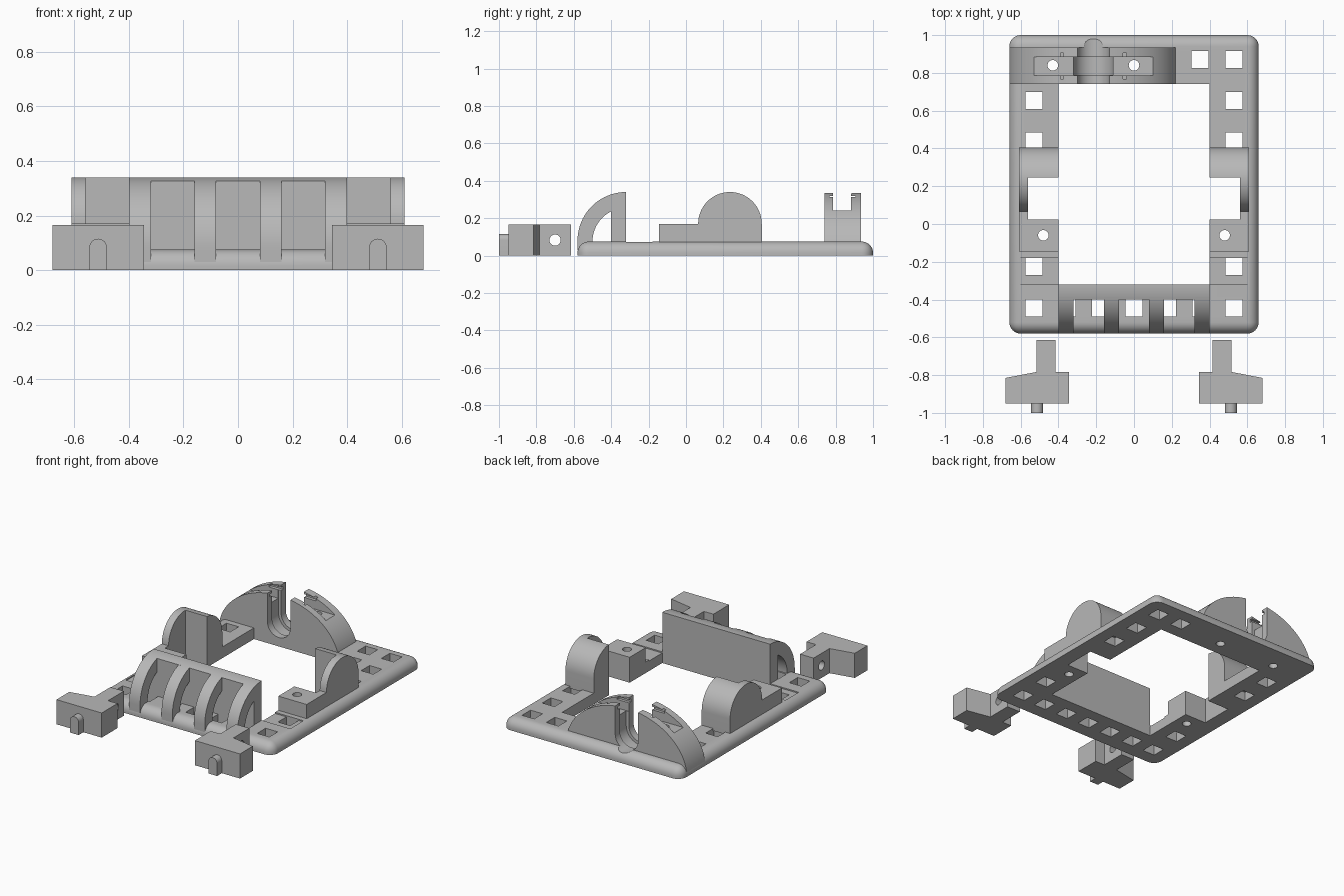
import bpy, bmesh
from math import sin, cos, pi, sqrt, radians

if "Cube" in bpy.data.objects:
    bpy.data.objects.remove(bpy.data.objects["Cube"])

grey = bpy.data.materials.new("plain grey")
grey.use_nodes = True
GREY = (0.48, 0.48, 0.48, 1)
grey.diffuse_color = GREY
grey.node_tree.nodes["Principled BSDF"].inputs["Base Color"].default_value = GREY
parts = []


def prism(name, pts, axis, lo, hi, cutter=False):
    """Extrude a 2D outline along an axis."""
    place = {"x": lambda a, b, c: (c, a, b),
             "y": lambda a, b, c: (a, c, b),
             "z": lambda a, b, c: (a, b, c)}[axis]
    bm = bmesh.new()
    ends = [[bm.verts.new(place(a, b, c)) for a, b in pts] for c in (lo, hi)]
    for ring in ends:
        bm.faces.new(ring)
    n = len(pts)
    for i in range(n):
        j = (i + 1) % n
        bm.faces.new((ends[0][i], ends[0][j], ends[1][j], ends[1][i]))
    bmesh.ops.recalc_face_normals(bm, faces=bm.faces)
    me = bpy.data.meshes.new(name)
    bm.to_mesh(me)
    bm.free()
    me.materials.append(grey)
    ob = bpy.data.objects.new(name, me)
    bpy.context.scene.collection.objects.link(ob)
    if cutter:
        ob.hide_render = True
    else:
        parts.append(ob)
    return ob


def rect(x0, x1, y0, y1):
    return [(x0, y0), (x1, y0), (x1, y1), (x0, y1)]


def arc(cx, cy, rx, ry, start, end, n=24):
    return [(cx + rx * cos(radians(start + (end - start) * i / n)),
             cy + ry * sin(radians(start + (end - start) * i / n))) for i in range(n + 1)]


def circle(cx, cy, r):
    return arc(cx, cy, r, r, 0, 360, 32)[:-1]


def cut(targets, pts, axis, lo, hi):
    """Subtract a prism from each target and bake the result."""
    tool = prism("cutter", pts, axis, lo, hi, True)
    for ob in targets:
        mod = ob.modifiers.new("cut", "BOOLEAN")
        mod.operation, mod.solver, mod.object = "DIFFERENCE", "EXACT", tool
        dg = bpy.context.evaluated_depsgraph_get()
        baked = bpy.data.meshes.new_from_object(ob.evaluated_get(dg))
        ob.modifiers.clear()
        ob.data = baked
    bpy.data.objects.remove(tool)


# Base frame with rounded corners and rounded upper rim
frame = prism("base_frame", rect(-0.66, 0.66, -0.58, 1.0), "z", 0, 0.075)
bm = bmesh.new()
bm.from_mesh(frame.data)
rim = [e for e in bm.edges if max(v.co.z for v in e.verts) > 0.05
       and not (e.verts[0].co.z < 0.01 and e.verts[1].co.z < 0.01)]
bmesh.ops.bevel(bm, geom=rim, offset=0.06, segments=8, profile=0.5, affect="EDGES")
bm.to_mesh(frame.data)
bm.free()
cut([frame], rect(-0.4, 0.4, -0.32, 0.74), "z", -0.1, 0.2)
cut([frame], rect(-0.61, 0.61, -0.32, -0.18), "z", 0.067, 0.2)

# Square mounting holes
holes = [(0.178 * i, -0.445) for i in range(-2, 3)]
holes += [(s * 0.53, y) for s in (-1, 1) for y in (-0.445, -0.225, 0.44, 0.655)]
holes += [(0.35, 0.87), (0.53, 0.87)]
for x, y in holes:
    cut([frame], rect(x - 0.045, x + 0.045, y - 0.045, y + 0.045), "z", -0.1, 0.2)

# Front wall with four curved ribs
slope = sqrt(0.26 ** 2 - 0.08 ** 2)
wall = [(-0.32, 0.06)] + arc(-0.32, 0.08, 0.26, 0.26, 90, 107.9, 8) + [(-0.4, 0.06)]
prism("front_wall", wall, "x", -0.4, 0.4)
rib = ([(-0.58, 0.03)] + arc(-0.32, 0.08, 0.26, 0.26, 180, 105, 20)
       + arc(-0.32, 0.075, 0.18, 0.18, 114, 180, 16) + [(-0.5, 0.03)])
for x in (-0.4, -0.16, 0.08, 0.32):
    prism("front_rib", rib, "x", x, x + 0.08)

# Side blocks: low step, round cheek and a pocket on the inner side
side = ([(-0.145, 0.06), (0.405, 0.06)] + arc(0.235, 0.17, 0.17, 0.17, 0, 180, 32)
        + [(-0.145, 0.17)])
for s, name in ((1, "left_block"), (-1, "right_block")):
    x0, x1 = sorted((s * 0.4, s * 0.61))
    block = prism(name, side, "x", x0, x1)
    p0, p1 = sorted((s * 0.35, s * 0.56))
    cut([block, frame], rect(p0, p1, 0.025, 0.245), "z", -0.1, 0.5)
    cut([block, frame], circle(s * 0.48, -0.06, 0.028), "z", -0.1, 0.5)

# Rear arch with a round-bottomed slot, top channel and screw holes
CX = -0.215
arch = prism("rear_arch", arc(CX, 0, 0.446, 0.34, 5, 175, 48), "y", 0.74, 0.935)
for r, y0, y1 in ((0.085, 0.7, 1.1), (0.105, 0.79, 0.885)):
    slot = arc(CX, 0.144, r, r, 180, 360) + [(CX + r, 0.5), (CX - r, 0.5)]
    cut([arch, frame], slot, "y", y0, y1)
cut([arch], rect(-0.6, 0.2, 0.787, 0.883), "z", 0.24, 0.5)
cut([arch], rect(CX - 0.175, CX + 0.175, 0.768, 0.905), "z", 0.297, 0.318)
for x in (CX - 0.215, CX + 0.215):
    cut([arch, frame], circle(x, 0.84, 0.028), "z", -0.1, 0.5)

# Loose front feet with a drilled stem and a round-topped peg
foot = [(0.345, -0.95), (0.68, -0.95), (0.68, -0.815), (0.515, -0.783),
        (0.515, -0.615), (0.415, -0.615), (0.415, -0.783), (0.345, -0.783)]
for s, name in ((1, "left"), (-1, "right")):
    body = prism(name + "_foot", [(s * x, y) for x, y in foot], "z", 0, 0.165)
    cut([body], circle(-0.7, 0.083, 0.03), "x", -1, 1)
    peg = arc(s * 0.513, 0.083, 0.032, 0.032, 0, 180, 16)
    peg += [(s * 0.513 - 0.032, 0), (s * 0.513 + 0.032, 0)]
    prism(name + "_peg", peg, "y", -1.0, -0.945)

# Smooth curved faces, keep hard edges
bpy.ops.object.select_all(action="DESELECT")
for ob in parts:
    ob.select_set(True)
bpy.context.view_layer.objects.active = frame
bpy.ops.object.shade_smooth_by_angle(angle=radians(30))
